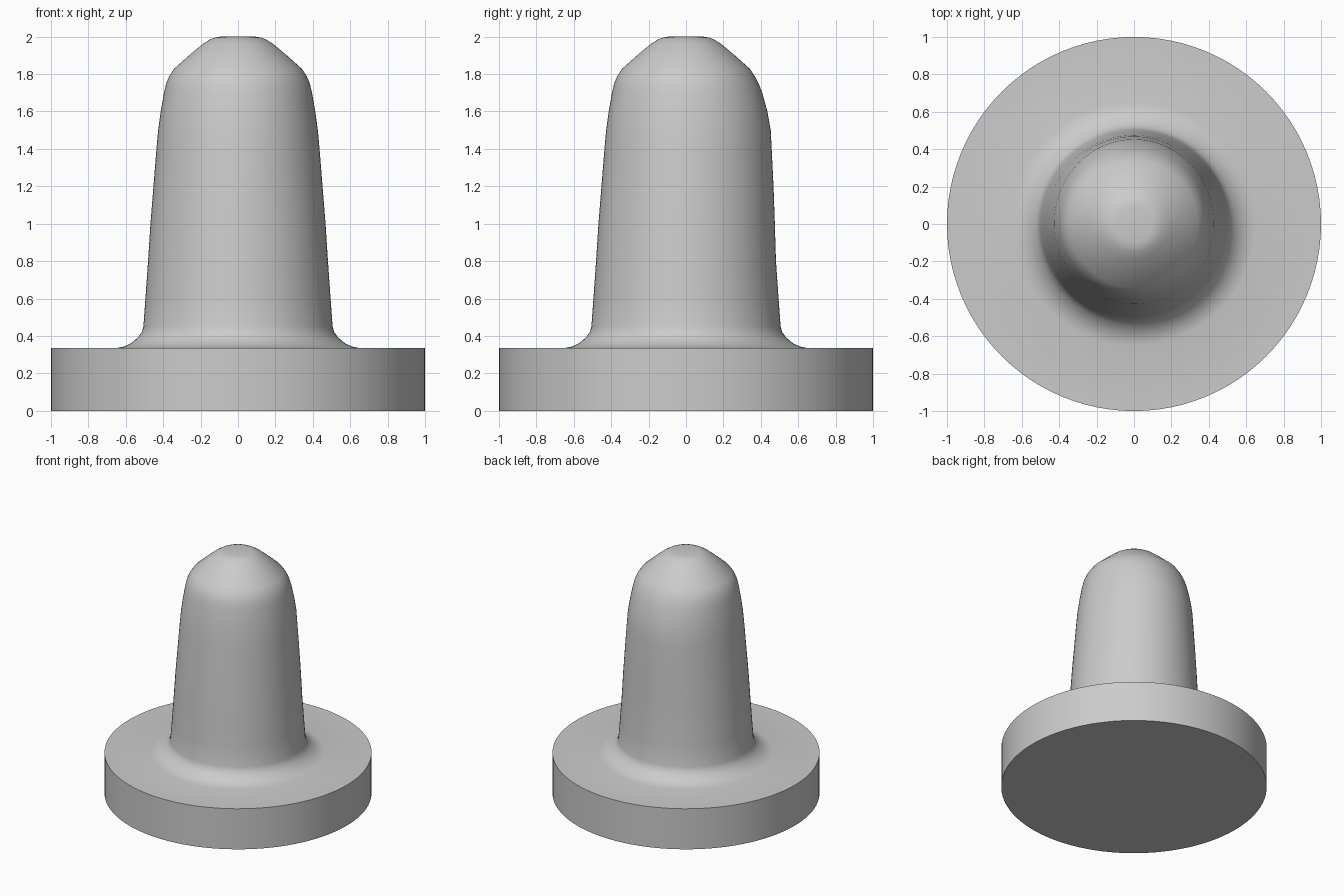
import bpy, bmesh, math

if "Cube" in bpy.data.objects:
    bpy.data.objects.remove(bpy.data.objects["Cube"])

SEG = 96
grey = bpy.data.materials.new("light grey")
grey.diffuse_color = (0.6, 0.6, 0.6, 1)
grey.use_nodes = True
grey.node_tree.nodes["Principled BSDF"].inputs["Base Color"].default_value = grey.diffuse_color


def lathe(name, rings):
    """Capped surface of revolution from (radius, z, extra bulge toward the back)."""
    bm = bmesh.new()
    loops = []
    for r, z, bulge in rings:
        loop = []
        for i in range(SEG):
            a = 2 * math.pi * i / SEG
            rr = r + bulge * max(0, math.sin(a)) ** 2
            loop.append(bm.verts.new((rr * math.cos(a), rr * math.sin(a), z)))
        loops.append(loop)
    for lo, hi in zip(loops, loops[1:]):
        for i in range(SEG):
            j = (i + 1) % SEG
            bm.faces.new((lo[i], lo[j], hi[j], hi[i]))
    bm.faces.new(loops[0][::-1])
    bm.faces.new(loops[-1])
    mesh = bpy.data.meshes.new(name)
    bm.to_mesh(mesh)
    bm.free()
    mesh.materials.append(grey)
    obj = bpy.data.objects.new(name, mesh)
    bpy.context.collection.objects.link(obj)
    bpy.ops.object.select_all(action='DESELECT')
    obj.select_set(True)
    bpy.context.view_layer.objects.active = obj
    bpy.ops.object.shade_smooth_by_angle(angle=math.radians(35))


# Round plate, flared foot, tapered post and domed tip in one continuous profile
lathe("post_on_round_base", [
    (1.0, 0, 0), (1.0, 0.335, 0),
    (0.65, 0.335, 0), (0.61, 0.343, 0), (0.57, 0.362, 0),
    (0.535, 0.392, 0), (0.515, 0.42, 0), (0.506, 0.45, 0),
    (0.495, 0.6, 0), (0.481, 0.8, 0), (0.468, 1.0, 0.007),
    (0.452, 1.2, 0.016), (0.436, 1.4, 0.022), (0.427, 1.5, 0.026),
    (0.413, 1.6, 0.022), (0.396, 1.7, 0.012), (0.384, 1.75, 0.004),
    (0.367, 1.79, 0), (0.34, 1.83, 0), (0.25, 1.91, 0),
    (0.19, 1.96, 0), (0.15, 1.985, 0), (0.125, 1.995, 0), (0.095, 2.0, 0),
])
